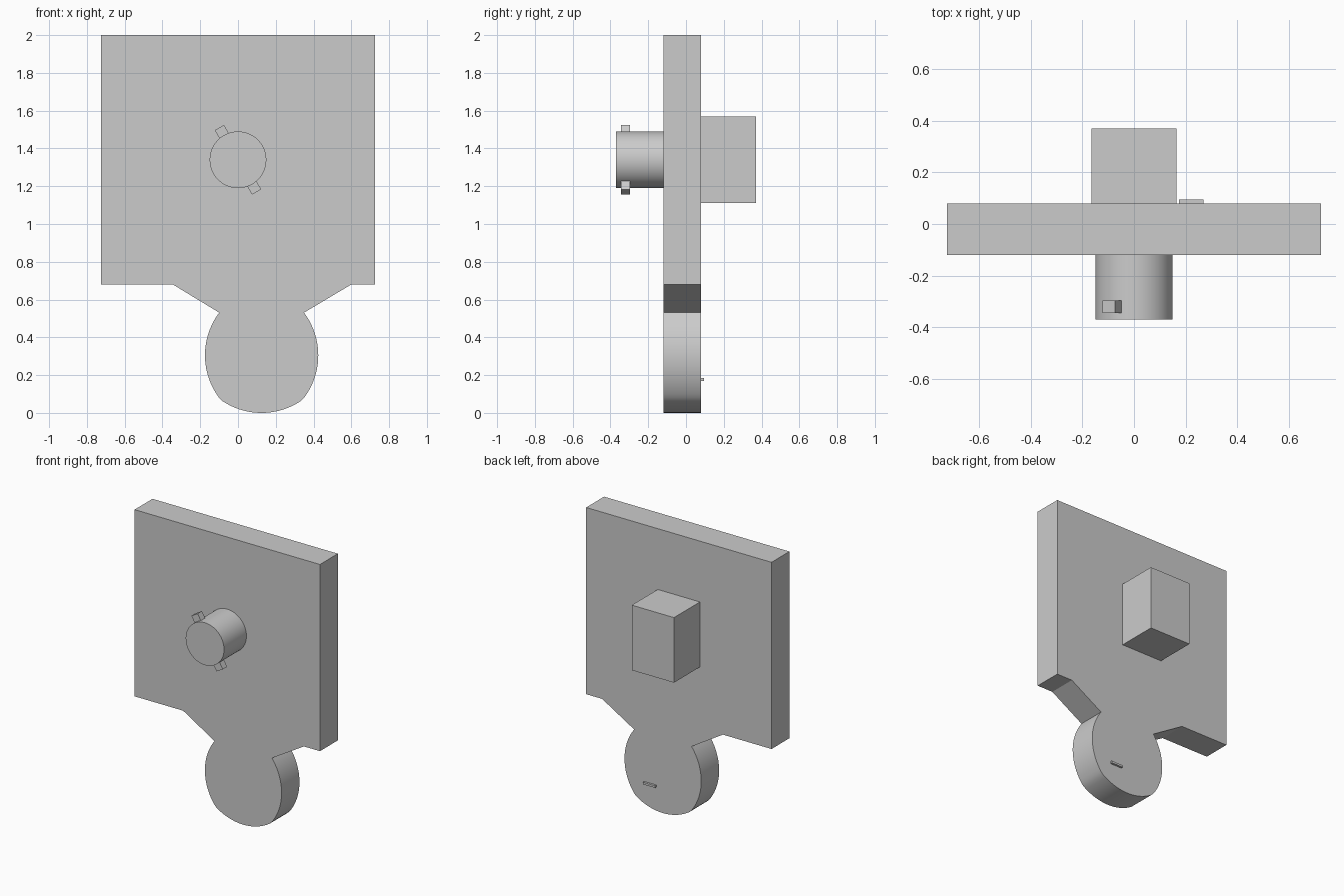
import bpy, bmesh, math
from mathutils import Matrix, Vector

cube = bpy.data.objects.get("Cube")
if cube:
    bpy.data.objects.remove(cube, do_unlink=True)

grey = bpy.data.materials.new("plain grey")
grey.use_nodes = True
grey.diffuse_color = (0.6, 0.6, 0.6, 1)
grey.node_tree.nodes["Principled BSDF"].inputs["Base Color"].default_value = grey.diffuse_color

FRONT, BACK = -0.12, 0.08      # faces of the plate
HUB = Vector((0, 0, 1.34))     # axis of the post


def finish(name, bm):
    bmesh.ops.recalc_face_normals(bm, faces=bm.faces)
    mesh = bpy.data.meshes.new(name)
    bm.to_mesh(mesh)
    bm.free()
    mesh.materials.append(grey)
    obj = bpy.data.objects.new(name, mesh)
    bpy.context.collection.objects.link(obj)
    bpy.ops.object.select_all(action='DESELECT')
    obj.select_set(True)
    bpy.context.view_layer.objects.active = obj
    bpy.ops.object.shade_smooth_by_angle(angle=math.radians(20))
    return obj


def box(name, low, high, turn=0, pivot=Vector()):
    low, high = Vector(low), Vector(high)
    bm = bmesh.new()
    bmesh.ops.create_cube(bm, size=1)
    bm.transform(Matrix.Translation(pivot) @ Matrix.Rotation(turn, 4, 'Y')
                 @ Matrix.Translation((low + high) / 2)
                 @ Matrix.Diagonal((*(high - low), 1)))
    return finish(name, bm)


def prism(name, outline, y0, y1):
    bm = bmesh.new()
    face = bm.faces.new([bm.verts.new((x, y0, z)) for x, z in outline])
    new = bmesh.ops.extrude_face_region(bm, geom=[face])["geom"]
    verts = [v for v in new if isinstance(v, bmesh.types.BMVert)]
    bmesh.ops.translate(bm, verts=verts, vec=(0, y1 - y0, 0))
    return finish(name, bm)


def arc(cx, cz, radius, start, end, steps):
    angles = [math.radians(start + (end - start) * i / steps) for i in range(steps + 1)]
    return [(cx + radius * math.cos(a), cz + radius * math.sin(a)) for a in angles]


# Plate with a tapered neck and a three-arc rounded tab
R, CX, CZ, HALF = 0.375, 0.125, 0.305, 37
lobes = (arc(CX + 0.075, CZ, R, 180 - HALF, 180 + HALF, 20)
         + arc(CX, R, R, 270 - HALF, 270 + HALF, 20)[1:-1]
         + arc(CX - 0.075, CZ, R, -HALF, HALF, 20))
plate = [(-0.725, 2), (-0.725, 0.68), (-0.345, 0.68)] + lobes
plate += [(0.6, 0.68), (0.725, 0.68), (0.725, 2)]
prism("plate", plate, FRONT, BACK)

# Round post on the front with two opposite lugs
prism("post", arc(HUB.x, HUB.z, 0.15, 0, 354, 59), -0.37, FRONT)
for name, angle in (("upper_lug", -30), ("lower_lug", 150)):
    box(name, (-0.028, -0.345, 0.13), (0.028, -0.297, 0.197), math.radians(angle), HUB)

# Block and small rib on the back
box("back_block", (-0.165, BACK, 1.11), (0.165, 0.37, 1.57))
box("tab_rib", (0.175, BACK, 0.17), (0.27, 0.095, 0.185))
